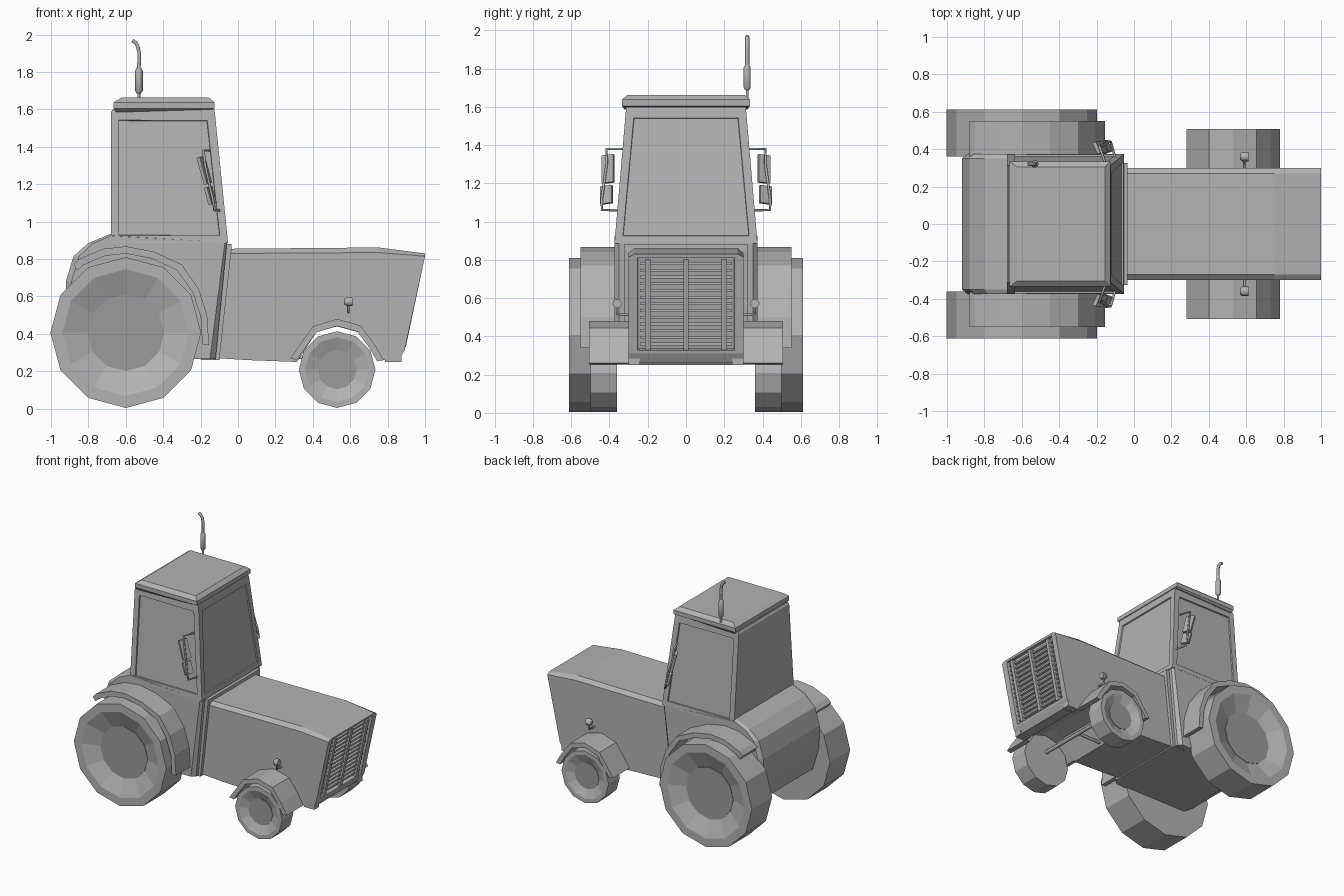
import bpy, bmesh, math
from mathutils import Vector, Matrix

if "Cube" in bpy.data.objects:
    bpy.data.objects.remove(bpy.data.objects["Cube"])


def material(name, v):
    m = bpy.data.materials.new(name)
    m.diffuse_color = (v, v, v, 1)
    m.use_nodes = True
    m.node_tree.nodes["Principled BSDF"].inputs["Base Color"].default_value = m.diffuse_color
    return m


PAINT = material("grey_paint", .45)
HUB = material("dark_grey", .33)


def finish(name, bm, mat=PAINT):
    bmesh.ops.recalc_face_normals(bm, faces=bm.faces)
    me = bpy.data.meshes.new(name)
    bm.to_mesh(me)
    bm.free()
    me.materials.append(mat)
    ob = bpy.data.objects.new(name, me)
    bpy.context.collection.objects.link(ob)
    return ob


def loft(rings):
    """Skin a list of equal-length closed rings and cap both ends."""
    bm = bmesh.new()
    vs = [[bm.verts.new(p) for p in r] for r in rings]
    n = len(vs[0])
    for a, b in zip(vs, vs[1:]):
        for i in range(n):
            bm.faces.new((a[i], a[(i + 1) % n], b[(i + 1) % n], b[i]))
    bm.faces.new(vs[0])
    bm.faces.new(vs[-1])
    bmesh.ops.recalc_face_normals(bm, faces=bm.faces)
    return bm


def recess(bm, faces, margin, depth):
    bmesh.ops.inset_individual(bm, faces=faces, thickness=margin)
    bmesh.ops.inset_individual(bm, faces=faces, thickness=.003, depth=-depth)


def side_ring(profile, y):
    return [(x, y, z) for x, z in profile]


def extrude(name, profile, y0, y1):
    return finish(name, loft([side_ring(profile, y0), side_ring(profile, y1)]))


def box(name, centre, size, rot=Matrix.Identity(4)):
    bm = bmesh.new()
    bmesh.ops.create_cube(bm, size=1, matrix=Matrix.Translation(centre) @ rot
                          @ Matrix.Diagonal((*size, 1)))
    return finish(name, bm)


def tube(name, pts, radius, scales=None):
    cu = bpy.data.curves.new(name, 'CURVE')
    cu.dimensions = '3D'
    cu.bevel_depth = radius
    cu.bevel_resolution = 1
    cu.use_fill_caps = True
    cu.materials.append(PAINT)
    sp = cu.splines.new('POLY')
    sp.points.add(len(pts) - 1)
    for p, co, k in zip(sp.points, pts, scales or [1] * len(pts)):
        p.co = (*co, 1)
        p.radius = k
    ob = bpy.data.objects.new(name, cu)
    bpy.context.collection.objects.link(ob)
    return ob


def rect(x0, x1, y, z0, z1=None):
    z1 = z0 if z1 is None else z1
    return [(x0, -y, z0), (x1, -y, z1), (x1, y, z1), (x0, y, z0)]


def wheel(name, cx, r, y0, y1, s):
    # twelve-sided tyre, dished rim and darker hub disc
    def ring(k, y):
        return [(cx + r * k * math.cos(i * math.pi / 6), s * y,
                 r + .004 + r * k * math.sin(i * math.pi / 6)) for i in range(12)]
    dish = y1 - r * .13
    finish(name, loft([ring(1, y0), ring(1, y1), ring(.84, y1), ring(.51, dish)]))
    finish(name + "_hub", loft([ring(.51, dish - .01), ring(.51, dish + .004)]), HUB)


def fender(name, outer, centre, k, y0, y1):
    inner = [(centre[0] + (x - centre[0]) * k, centre[1] + (z - centre[1]) * k)
             for x, z in outer]
    extrude(name, outer + inner[::-1], y0, y1)


# hood with wheel arches, chamfered top and recessed grille face
low = [(.89, .31), (.86, .26), (.78, .26), (.70, .34), (.64, .41), (.53, .44),
       (.42, .41), (.315, .25), (.05, .26), (-.11, .27)]
edge = low + [(-.04, .83), (.75, .835), (1.0, .815)]
crown = low + [(-.04, .855), (.75, .862), (1.0, .83)]
bm = loft([side_ring(edge, -.30), side_ring(crown, -.27),
           side_ring(crown, .27), side_ring(edge, .30)])
front = max((f for f in bm.faces if f.normal.x > .9), key=lambda f: f.calc_area())
recess(bm, [front], .025, .03)
finish("hood", bm)


def grille_x(z):
    return .89 + .11 * (z - .31) / .52


# grille bars
for i in range(13):
    z = .36 + i * .035
    box("grille_slat", (grille_x(z) - .02, 0, z), (.02, .48, .014))
for y in (-.2, 0, .2):
    bar = [(grille_x(z) + d, z) for z, d in ((.33, -.028), (.805, -.028), (.805, .003), (.33, .003))]
    extrude("grille_bar", bar, y - .014, y + .014)

# cowl strip between hood and cab
extrude("cowl_strip", [(-.20, .26), (-.10, .26), (-.035, .85), (-.035, .88), (-.07, .88)],
        -.325, .325)

# rear body
body = [(-.60, .93), (-.68, .935), (-.80, .885), (-.88, .815), (-.92, .68), (-.915, .50),
        (-.86, .32), (-.78, .265), (-.12, .265), (-.058, .90)]
rear = [(-.60, .92), (-.68, .925), (-.78, .88), (-.85, .815), (-.89, .68), (-.885, .50),
        (-.83, .32), (-.75, .265), (-.15, .265), (-.07, .89)]
finish("rear_body", loft([side_ring(rear, -.373), side_ring(body, -.35),
                          side_ring(body, .35), side_ring(rear, .373)]))

# cab with recessed side and front windows
bm = loft([rect(-.68, -.053, .374, .885), rect(-.68, -.124, .314, 1.585),
           rect(-.67, -.127, .312, 1.60)])
panes = [f for f in bm.faces if (abs(f.normal.y) > .9 or f.normal.x > .9) and f.calc_area() > .1]
recess(bm, panes, .06, .01)
finish("cab", bm)

# cab roof with chamfered rim
finish("cab_roof", loft([rect(-.65, -.14, .32, 1.585, 1.60), rect(-.665, -.125, .335, 1.605),
                         rect(-.665, -.125, .335, 1.638), rect(-.625, -.155, .305, 1.663)]))

# exhaust stack
tube("exhaust_base", [(-.53, .32, 1.6), (-.53, .32, 1.71)], .008)
tube("exhaust_muffler", [(-.53, .32, z) for z in (1.685, 1.70, 1.805, 1.825)], .021,
     [.5, 1, 1, .5])
tube("exhaust_pipe", [(-.53, .32, 1.81), (-.528, .32, 1.90), (-.535, .32, 1.935),
                      (-.548, .32, 1.958), (-.565, .32, 1.968)], .011)

# front axle and drag link
tube("front_axle", [(.53, -.40, .275), (.53, .40, .275)], .015)
tube("drag_link", [(.53, 0, .275), (.25, 0, .275)], .012)

front_arc = [(.28, .27), (.40, .44), (.53, .48), (.655, .445), (.73, .345), (.78, .26)]
rear_arc = [(-.88, .77), (-.85, .80), (-.72, .855), (-.60, .868), (-.45, .84), (-.30, .77),
            (-.21, .64), (-.165, .50), (-.155, .34)]

for s, side in ((-1, "right"), (1, "left")):
    wheel("rear_wheel_" + side, -.6, .403, .36, .612, s)
    wheel("front_wheel_" + side, .53, .205, .36, .50, s)
    fender("front_fender_" + side, front_arc, (.53, .21), .86, s * .29, s * .507)
    fender("rear_fender_" + side, rear_arc, (-.6, .38), .92, s * .35, s * .552)
    box("front_corner_block_" + side, (.83, s * .27, .275), (.09, .06, .05))

    # mirrors on a bent bracket beside the windscreen
    tube("mirror_bracket_" + side,
         [(-.155, s * .33, 1.38), (-.185, s * .415, 1.38), (-.175, s * .415, 1.30),
          (-.135, s * .44, 1.12), (-.125, s * .44, 1.06), (-.10, s * .355, 1.06)], .007)
    for name, x, y, z, w, h in (("upper", -.18, .407, 1.275, .065, .15),
                                ("lower", -.148, .415, 1.14, .065, .095)):
        rot = Matrix.Rotation(-.27, 4, 'Y') @ Matrix.Rotation(s * .45, 4, 'Z')
        box(name + "_mirror_" + side, (x, s * y, z), (.02, w, h), rot)

    # lamp on a small arm
    tube("lamp_arm_" + side, [(.59, s * .29, .515), (.59, s * .36, .515), (.59, s * .36, .56)], .007)
    tube("headlamp_" + side, [(x, s * .36, .572) for x in (.568, .578, .612)], .026, [.6, 1, 1])
